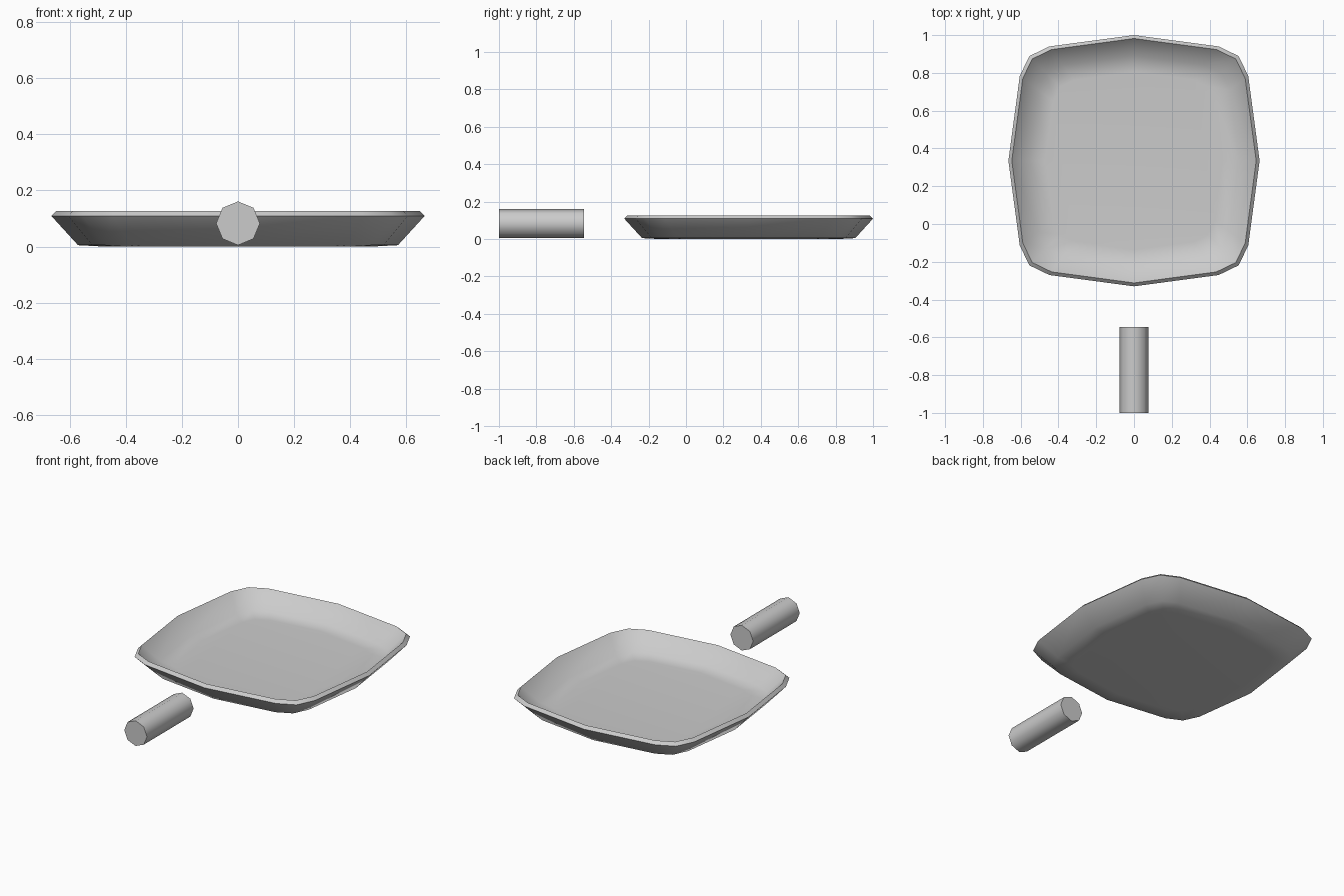
import bpy, bmesh, math

if "Cube" in bpy.data.objects:
    bpy.data.objects.remove(bpy.data.objects["Cube"])


def finish(name, bm):
    bmesh.ops.recalc_face_normals(bm, faces=bm.faces)
    mesh = bpy.data.meshes.new(name)
    bm.to_mesh(mesh)
    bm.free()
    obj = bpy.data.objects.new(name, mesh)
    bpy.context.collection.objects.link(obj)
    bpy.ops.object.select_all(action='DESELECT')
    obj.select_set(True)
    bpy.context.view_layer.objects.active = obj
    bpy.ops.object.shade_smooth_by_angle(angle=math.radians(55))
    return obj


def loft(rings):
    """Bridge successive rings of points and cap both ends."""
    bm = bmesh.new()
    loops = [[bm.verts.new(p) for p in ring] for ring in rings]
    n = len(loops[0])
    for a, b in zip(loops, loops[1:]):
        for i in range(n):
            j = (i + 1) % n
            bm.faces.new((a[i], a[j], b[j], b[i]))
    bm.faces.new(loops[0][::-1])
    bm.faces.new(loops[-1])
    return bm


# Pan body: quarter of the bowed-square outline, rotated four times
quarter = [(0.665, 0), (0.605, 0.448), (0.554, 0.554), (0.448, 0.605)]
outline = []
for k in range(4):
    c, s = [(1, 0), (0, 1), (-1, 0), (0, -1)][k]
    outline += [(x * c - y * s, x * s + y * c) for x, y in quarter]

# (half width, height) from underside, over the rim, down to the inner floor
profile = [(0.475, 0.0), (0.57, 0.005), (0.665, 0.109),
           (0.647, 0.127), (0.557, 0.03), (0.47, 0.024)]
rings = [[(x * w / 0.665, 0.335 + y * w / 0.665, z) for x, y in outline]
         for w, z in profile]
finish("pan_body", loft(rings))

# Handle: separate octagonal bar along y
R = 0.078
ends = [[(R * math.sin(i * math.pi / 4), y, 0.083 + R * math.cos(i * math.pi / 4))
         for i in range(8)] for y in (-1.0, -0.545)]
finish("handle", loft(ends))
